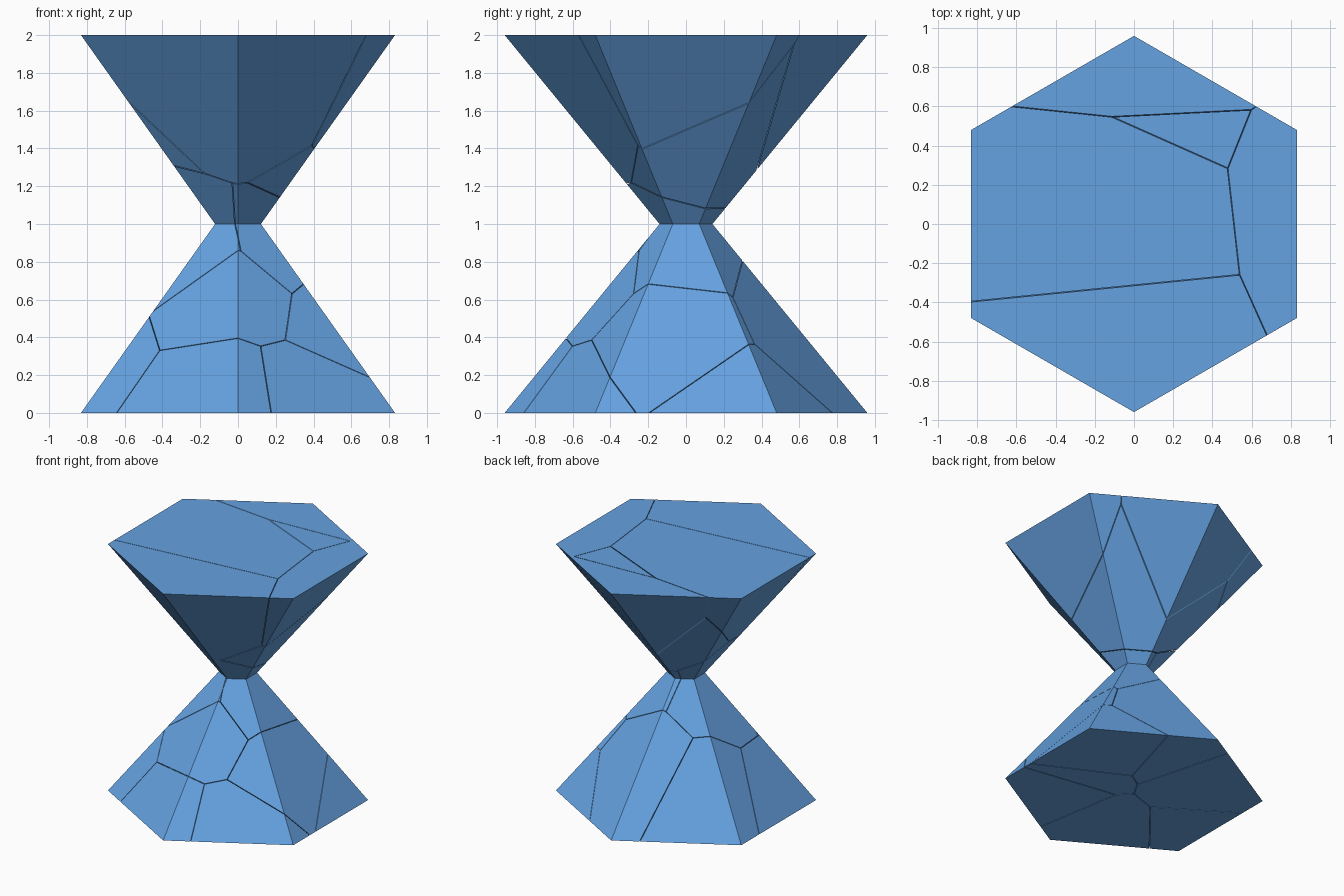
import bpy, bmesh, math
from mathutils import Vector

if "Cube" in bpy.data.objects:
    bpy.data.objects.remove(bpy.data.objects["Cube"])

blue = bpy.data.materials.new("blue")
blue.diffuse_color = (0.13, 0.36, 0.75, 1)
blue.use_nodes = True
blue.node_tree.nodes["Principled BSDF"].inputs["Base Color"].default_value = blue.diffuse_color

SIDES = 6
PROFILE = [(0.96, 0.0), (0.14, 1.0), (0.96, 2.0)]   # radius, height
GAP = 0.002                                         # half width of the cracks


def hourglass():
    """Closed six-sided hourglass with points at front and back."""
    bm = bmesh.new()
    rings = []
    for r, z in PROFILE:
        angles = [math.tau * i / SIDES + math.pi / 2 for i in range(SIDES)]
        rings.append([bm.verts.new((r * math.cos(a), r * math.sin(a), z)) for a in angles])
    for low, high in zip(rings, rings[1:]):
        for i in range(SIDES):
            j = (i + 1) % SIDES
            bm.faces.new((low[i], low[j], high[j], high[i]))
    bm.faces.new(rings[0][::-1])
    bm.faces.new(rings[-1])
    return bm


# Centre point of each broken piece
CENTRES = {
    "top_middle": (0.11, -0.17, 1.70),
    "top_front": (0.13, -0.37, 1.68),
    "top_right": (0.73, -0.10, 1.53),
    "top_core": (0.23, 0.10, 1.42),
    "top_back": (0.20, 0.70, 1.27),
    "waist_left": (-0.10, -0.10, 0.77),
    "waist_right": (0.12, -0.08, 0.80),
    "lower_front": (-0.02, -0.30, 0.66),
    "lower_right": (0.50, -0.15, 0.45),
    "base_front": (-0.12, -0.75, 0.0),
    "base_front_right": (0.42, -0.66, 0.02),
    "base_left": (-0.85, -0.15, 0.25),
    "base_back_right": (0.75, 0.35, -0.10),
    "lower_back": (0.05, 0.55, 0.50),
    "base_back_left": (-0.50, 0.40, 0.30),
}

# Cut one piece around each centre, halfway to every other centre
for name, centre in CENTRES.items():
    bm = hourglass()
    here = Vector(centre)
    for other, there in CENTRES.items():
        if other == name or not bm.faces:
            continue
        there = Vector(there)
        normal = (there - here).normalized()
        cut = bmesh.ops.bisect_plane(
            bm, geom=bm.verts[:] + bm.edges[:] + bm.faces[:], dist=1e-6,
            plane_co=(here + there) / 2 - normal * GAP, plane_no=normal,
            clear_outer=True)
        edges = [e for e in cut["geom_cut"]
                 if isinstance(e, bmesh.types.BMEdge) and e.is_valid and e.is_boundary]
        if edges:
            bmesh.ops.holes_fill(bm, edges=edges, sides=0)
    if bm.faces:
        bmesh.ops.recalc_face_normals(bm, faces=bm.faces[:])
        mesh = bpy.data.meshes.new(name + "_piece")
        bm.to_mesh(mesh)
        mesh.materials.append(blue)
        piece = bpy.data.objects.new(name + "_piece", mesh)
        bpy.context.collection.objects.link(piece)
    bm.free()
